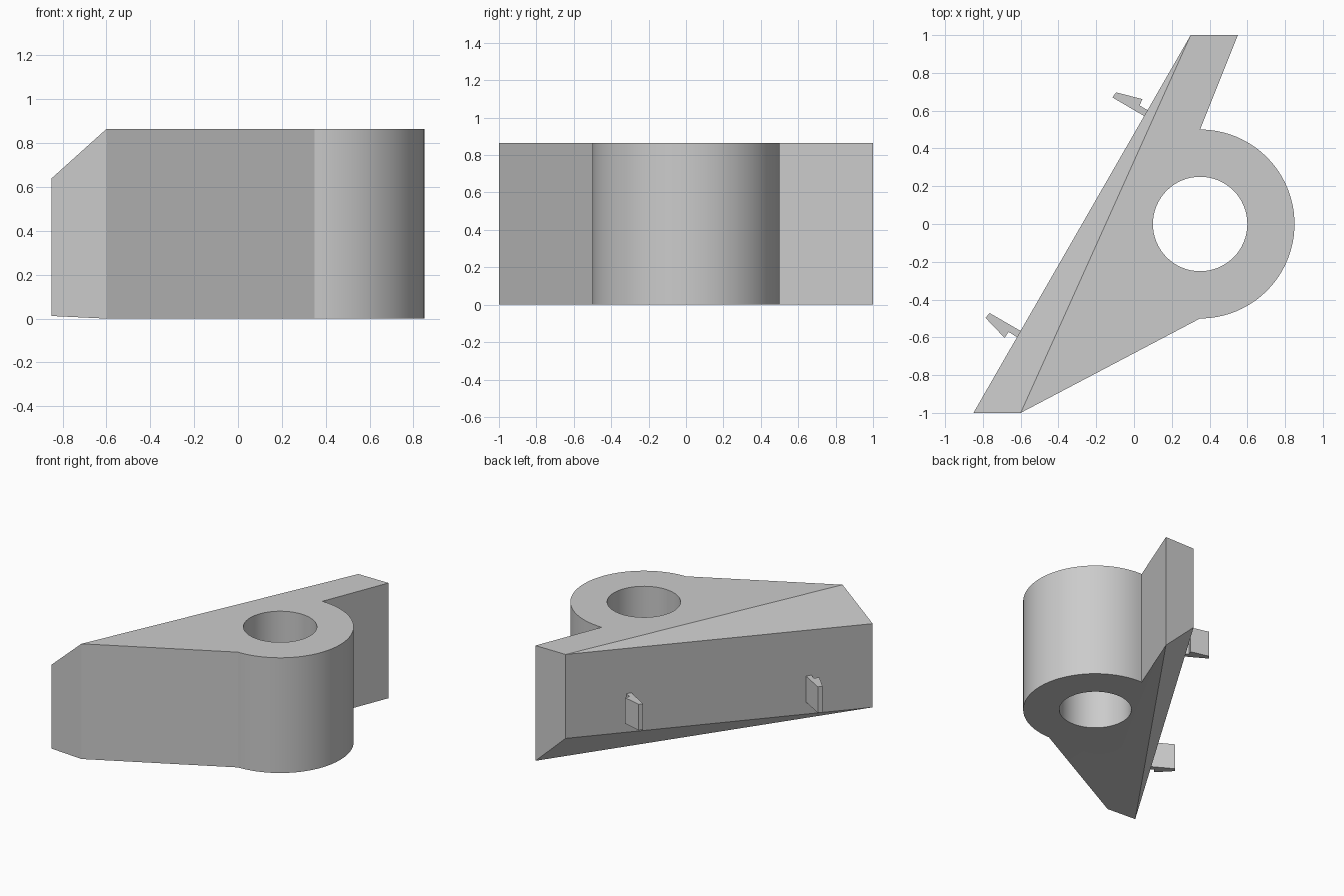
import bpy, bmesh, math

cube = bpy.data.objects.get("Cube")
if cube:
    bpy.data.objects.remove(cube, do_unlink=True)

grey = bpy.data.materials.new("light grey")
grey.use_nodes = True
colour = (0.6, 0.6, 0.6, 1)
grey.diffuse_color = colour
grey.node_tree.nodes["Principled BSDF"].inputs["Base Color"].default_value = colour

HEIGHT = 0.865
CENTRE = 0.35
SEGMENTS = 48


def finish(name, bm):
    bmesh.ops.recalc_face_normals(bm, faces=bm.faces)
    mesh = bpy.data.meshes.new(name)
    bm.to_mesh(mesh)
    bm.free()
    mesh.materials.append(grey)
    obj = bpy.data.objects.new(name, mesh)
    bpy.context.collection.objects.link(obj)
    return obj


def prism(name, outline, low, high):
    bm = bmesh.new()
    base = bm.faces.new([bm.verts.new((x, y, low)) for x, y in outline])
    top = bmesh.ops.extrude_face_region(bm, geom=[base], use_keep_orig=True)
    moved = [v for v in top["geom"] if isinstance(v, bmesh.types.BMVert)]
    bmesh.ops.translate(bm, verts=moved, vec=(0, 0, high - low))
    return finish(name, bm)


# Bracket body: wedge-shaped flange running into a round boss
arc = [(CENTRE + 0.5 * math.cos(a), 0.5 * math.sin(a))
       for a in (math.pi * (i / SEGMENTS - 0.5) for i in range(SEGMENTS + 1))]
corners = [(-0.85, -1), (-0.6, -1)] + arc + [(0.55, 1), (0.3, 1)]
bm = bmesh.new()
lower = [bm.verts.new((x, y, 0)) for x, y in corners]
upper = [bm.verts.new((x, y, HEIGHT)) for x, y in corners]
lower[0].co.z, lower[-1].co.z, upper[0].co.z = 0.012, 0.235, 0.64
for i in range(len(corners)):
    j = (i + 1) % len(corners)
    bm.faces.new((lower[i], lower[j], upper[j], upper[i]))
# Top with its sloping facet, then the underside with its facets
bm.faces.new(upper[1:])
bm.faces.new((upper[0], upper[1], upper[-1]))
bm.faces.new(lower[1:-1])
bm.faces.new((lower[0], lower[1], lower[-2]))
bm.faces.new((lower[0], lower[-2], lower[-1]))
body = finish("bracket_body", bm)

# Bore through the boss
circle = [(CENTRE + 0.25 * math.cos(a), 0.25 * math.sin(a))
          for a in (math.tau * i / 64 for i in range(64))]
cutter = prism("bore_cutter", circle, -0.2, 1.1)
cutter.hide_render = True
bore = body.modifiers.new("bore", 'BOOLEAN')
bore.operation = 'DIFFERENCE'
bore.solver = 'EXACT'
bore.object = cutter
bpy.context.view_layer.objects.active = body
body.select_set(True)
bpy.ops.object.modifier_apply(modifier="bore")
bpy.data.objects.remove(cutter, do_unlink=True)
bpy.ops.object.shade_smooth_by_angle(angle=math.radians(20))

# Two snap hooks on the long slanted wall
prism("back_hook", [(0.065, 0.565), (-0.114, 0.67), (-0.095, 0.697),
                    (0.045, 0.661), (0.029, 0.628), (0.08, 0.598)], 0.285, 0.48)
prism("front_hook", [(-0.59, -0.572), (-0.765, -0.471), (-0.786, -0.497),
                     (-0.685, -0.603), (-0.664, -0.571), (-0.612, -0.604)], 0.15, 0.345)
